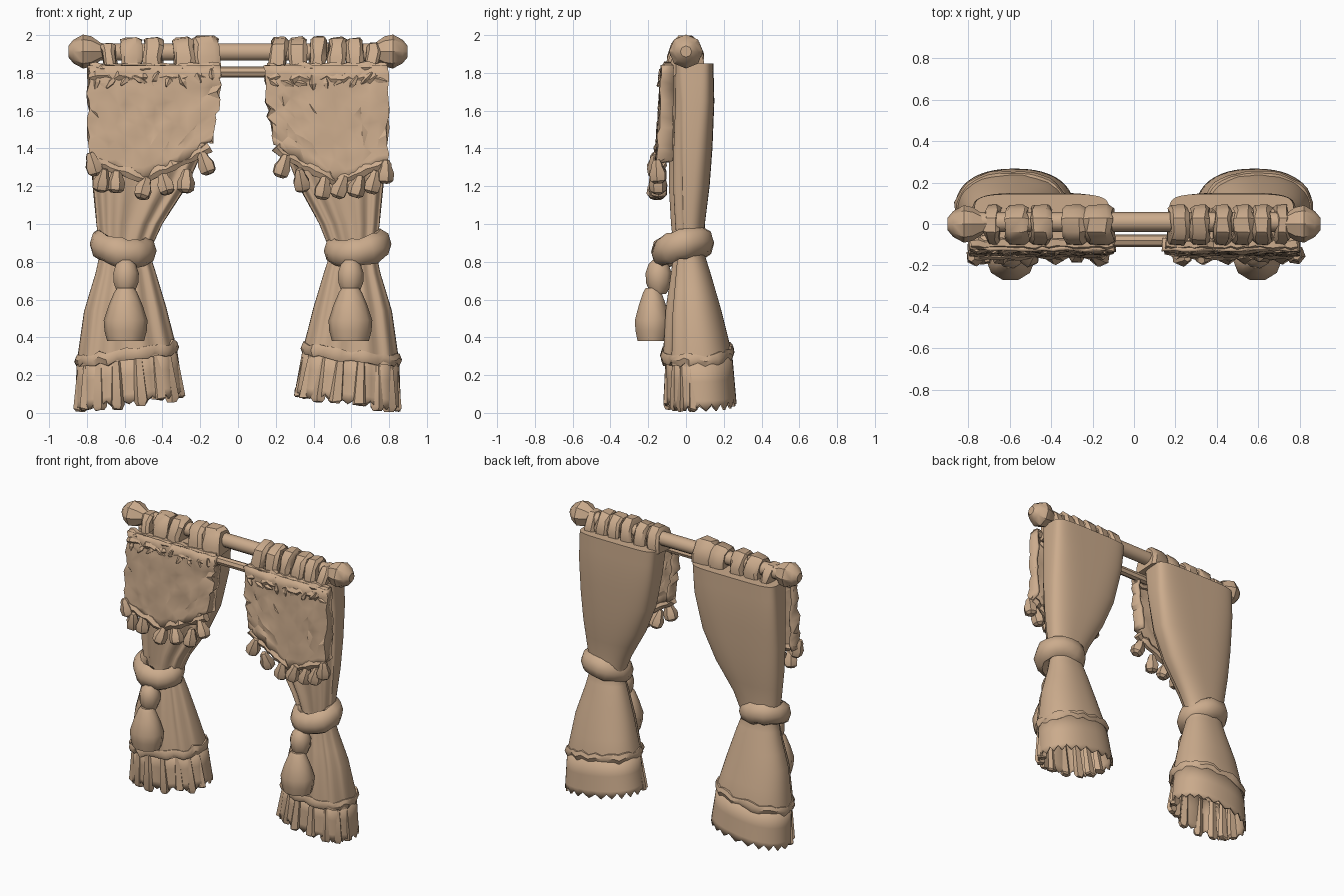
import bpy, bmesh, math, random
from mathutils import Vector, Euler

if "Cube" in bpy.data.objects:
    bpy.data.objects.remove(bpy.data.objects["Cube"])

random.seed(4)
TAU = math.tau
cloth = bpy.data.materials.new("tan cloth")
cloth.diffuse_color = (0.60, 0.41, 0.265, 1)
cloth.use_nodes = True
cloth.node_tree.nodes["Principled BSDF"].inputs["Base Color"].default_value = cloth.diffuse_color


def jit(a):
    return random.uniform(-a, a)


def finish(name, bm, angle=40, thick=0):
    bmesh.ops.recalc_face_normals(bm, faces=bm.faces)
    me = bpy.data.meshes.new(name)
    bm.to_mesh(me)
    bm.free()
    ob = bpy.data.objects.new(name, me)
    bpy.context.collection.objects.link(ob)
    me.materials.append(cloth)
    bpy.ops.object.select_all(action='DESELECT')
    ob.select_set(True)
    bpy.context.view_layer.objects.active = ob
    bpy.ops.object.shade_smooth_by_angle(angle=math.radians(angle))
    if thick:
        m = ob.modifiers.new("thickness", 'SOLIDIFY')
        m.thickness = thick
        m.offset = 0
    return ob


def skin(bm, rings, cap0=True, cap1=True, closed=False):
    """Join rings of points into a surface."""
    vs = [[bm.verts.new(p) for p in r] for r in rings]
    n, k = len(vs[0]), len(vs)
    for i in range(k if closed else k - 1):
        a, b = vs[i], vs[(i + 1) % k]
        for j in range(n):
            bm.faces.new((a[j], a[(j + 1) % n], b[(j + 1) % n], b[j]))
    if not closed:
        if cap0:
            bm.faces.new(vs[0])
        if cap1:
            bm.faces.new(vs[-1])


def tube(bm, pts, r, sides=7, closed=False, wobble=0.0, tall=1.0):
    """Sweep a round section along points."""
    rings, k = [], len(pts)
    for i, p in enumerate(pts):
        a = pts[(i - 1) % k] if closed or i else p
        b = pts[(i + 1) % k] if closed or i < k - 1 else p
        t = (Vector(b) - Vector(a)).normalized()
        side = t.cross(Vector((0, 0, 1))).normalized()
        up = side.cross(t) * tall
        rr = r + jit(wobble)
        rings.append([Vector(p) + rr * (math.cos(TAU * j / sides) * side + math.sin(TAU * j / sides) * up)
                      for j in range(sides)])
    skin(bm, rings, closed=closed)


def turned(bm, loc, prof, sides=7, rot=(0, 0, 0), flat=1.0):
    """Solid of revolution from (radius, height) pairs, placed and tilted."""
    e = Euler(rot).to_matrix()
    skin(bm, [[Vector(loc) + e @ Vector((r * math.cos(TAU * j / sides), flat * r * math.sin(TAU * j / sides), h))
               for j in range(sides)] for r, h in prof])


# Curtain sections: height, outer x, inner x left / right, front y, back y, squareness, tilt, fold depth
ROWS = [
    (1.85, 0.77, 0.12, 0.17, -0.07, 0.145, 5.0, 0.00, 0.000),
    (1.65, 0.78, 0.13, 0.19, -0.07, 0.15, 4.0, 0.00, 0.004),
    (1.40, 0.78, 0.18, 0.24, -0.08, 0.14, 3.2, 0.00, 0.010),
    (1.20, 0.77, 0.27, 0.32, -0.08, 0.125, 2.8, 0.00, 0.014),
    (1.00, 0.75, 0.40, 0.43, -0.07, 0.10, 2.4, 0.00, 0.012),
    (0.85, 0.73, 0.47, 0.49, -0.06, 0.095, 2.2, 0.00, 0.006),
    (0.74, 0.755, 0.435, 0.455, -0.075, 0.13, 2.2, 0.02, 0.008),
    (0.55, 0.815, 0.38, 0.40, -0.10, 0.185, 2.2, 0.05, 0.012),
    (0.33, 0.85, 0.33, 0.35, -0.115, 0.24, 2.3, 0.14, 0.010),
    (0.05, 0.86, 0.29, 0.30, -0.12, 0.265, 2.3, 0.14, 0.008)]


def row_at(z):
    for a, b in zip(ROWS, ROWS[1:]):
        if a[0] >= z >= b[0]:
            t = (a[0] - z) / (a[0] - b[0])
            return [p + (q - p) * t for p, q in zip(a, b)]
    return list(ROWS[-1])


def on_curtain(s, z, a, grow=0.0):
    zz, xo, xl, xr, yf, yb, n, tilt, fold = row_at(z)
    xi = xl if s < 0 else xr
    mid, hx = (xo + xi) / 2, (xo - xi) / 2 + grow
    cy, hy = (yf + yb) / 2, (yb - yf) / 2 + grow
    c, d = math.cos(a), math.sin(a)
    u = math.copysign(abs(c) ** (2 / n), c)
    v = math.copysign(abs(d) ** (2 / n), d)
    y = cy + hy * v
    if d < 0:  # pleats only on the front
        y += fold * math.sin(a * 11) * min(1, -2 * d)
    return Vector((s * (mid + hx * u), y, z - tilt * hx * u))


def edge_z(x, pts):
    for (x0, z0), (x1, z1) in zip(pts, pts[1:]):
        if x <= x1:
            return z0 + (z1 - z0) * (x - x0) / (x1 - x0)
    return pts[-1][1]


# Upper rod, lower rod and faceted round finials
bm = bmesh.new()
tube(bm, [(-0.78, 0.01, 1.91), (0.78, 0.01, 1.91)], 0.048, 10)
finish("upper_rod", bm)
bm = bmesh.new()
tube(bm, [(-0.74, -0.08, 1.805), (0.74, -0.08, 1.805)], 0.03, 8)
finish("lower_rod", bm)
for s, nm in ((-1, "left"), (1, "right")):
    bm = bmesh.new()
    turned(bm, (s * 0.81, 0, 1.913), [(0.04, -0.12), (0.045, -0.085), (0.08, -0.035), (0.09, 0.01), (0.062, 0.062),
                                      (0.03, 0.088)], 8, (0, s * math.pi / 2, 0))
    finish(nm + "_finial", bm, 30)

LOOPS = {-1: [(-0.68, .035, -.03), (-0.565, .053, 0), (-0.45, .05, 0), (-0.285, .053, 0), (-0.165, .068, .01)],
         1: [(0.215, .045, 0), (0.32, .045, 0), (0.425, .04, .005), (0.525, .045, 0), (0.62, .045, -.005),
             (0.71, .035, -.03)]}
EDGE = {-1: [(-0.785, 1.33), (-0.70, 1.30), (-0.50, 1.23), (-0.27, 1.33), (-0.10, 1.43)],
        1: [(0.15, 1.42), (0.34, 1.31), (0.50, 1.22), (0.65, 1.26), (0.785, 1.33)]}
POMS = {-1: [(-.765, 1.31), (-.72, 1.225), (-.645, 1.22), (-.50, 1.185), (-.385, 1.21), (-.275, 1.22), (-.17, 1.315)],
        1: [(.235, 1.30), (.335, 1.225), (.45, 1.185), (.54, 1.19), (.63, 1.195), (.715, 1.215), (.78, 1.27)]}

for s, nm in ((-1, "left"), (1, "right")):
    # Main curtain, gathered at the waist
    N = 72
    zs = [1.85, 1.75, 1.65, 1.52, 1.4, 1.3, 1.2, 1.1, 1.0, 0.92, 0.85, 0.79, 0.74, 0.65, 0.55, 0.44, 0.33, 0.28]
    bm = bmesh.new()
    skin(bm, [[on_curtain(s, z, TAU * j / N) for j in range(N)] for z in zs], True, False)
    finish(nm + "_curtain", bm, 50)

    # Fringe shell with a zigzag lower edge
    N = 44
    bm = bmesh.new()
    rings = []
    for z in (0.32, 0.2, 0.1, 0.06):
        ring = [on_curtain(s, z, TAU * j / N, -0.004 - 0.022 * max(0, -math.sin(TAU * j / N))) for j in range(N)]
        if z < 0.08:
            for j, p in enumerate(ring):
                p.z += -0.014 if j % 2 else 0.018 + jit(0.008)
        rings.append(ring)
    skin(bm, rings, False, False)
    finish(nm + "_fringe", bm, 40, 0.014)

    # Thick separate strands along the front of the fringe
    bm = bmesh.new()
    for i in range(8):
        a = math.pi + 0.16 + i * (math.pi - 0.32) / 7
        rings = []
        for z, w in ((0.31, 0.024), (0.2, 0.032), (0.055, 0.041), (0.04 + jit(0.012), 0.026)):
            p = on_curtain(s, z, a, -0.026)
            rings.append([p + Vector((w * math.cos(TAU * k / 5 + i), 0.65 * w * math.sin(TAU * k / 5 + i), jit(0.006)))
                          for k in range(5)])
        skin(bm, rings)
    finish(nm + "_front_strands", bm, 35)

    # Rolled hem above the fringe
    bm = bmesh.new()
    hem = [on_curtain(s, 0.315, TAU * j / 36, -0.006) + Vector((0, 0, jit(0.012) + 0.01 * math.sin(TAU * j / 36)))
           for j in range(36)]
    tube(bm, hem, 0.022, 6, True, 0.006, 1.4)
    finish(nm + "_hem", bm, 45)

    # Broad tieback around the waist, lower at the front
    cx = -0.61 if s < 0 else 0.63
    bm = bmesh.new()
    tie = [(cx + 0.124 * math.cos(TAU * j / 18), -0.017 + 0.112 * math.sin(TAU * j / 18),
            0.876 + 0.028 * math.sin(TAU * j / 18) + s * 0.018 * math.cos(TAU * j / 18)) for j in range(18)]
    tube(bm, tie, 0.053, 8, True, 0.006, 1.4)
    finish(nm + "_tieback", bm, 45)

    # Hanging tassel: knot and skirt
    tx = s * 0.595
    bm = bmesh.new()
    turned(bm, (tx, -0.145, 0.71), [(0.03, 0.10), (0.055, 0.075), (0.07, 0.03), (0.068, -0.02), (0.05, -0.065),
                                    (0.04, -0.08)], 9)
    finish(nm + "_tassel_knot", bm, 45)
    bm = bmesh.new()
    turned(bm, (tx, -0.178, 0.38), [(0.045, 0.28), (0.06, 0.26), (0.09, 0.19), (0.116, 0.11), (0.112, 0.055),
                                    (0.098, 0.0), (0.03, 0.01)], 10, flat=0.84)
    finish(nm + "_tassel_skirt", bm, 45)

    # Fabric loops over the upper rod
    bm = bmesh.new()
    sec = [(-.105, 1.82), (-.10, 1.88), (-.078, 1.95), (-.04, 1.985), (.03, 1.99), (.07, 1.955), (.095, 1.89), (.09, 1.83)]
    for x, w, dz in LOOPS[s]:
        lean = jit(0.012)
        rings = []
        for t, k in ((-1, 0.8), (-0.7, 0.96), (0.6, 1.0), (1, 0.82)):
            rings.append([(x + t * w + lean * (z - 1.9) * 10 + jit(0.008), y * k,
                           1.82 + (z + dz - 1.82) * (0.5 + k / 2) + jit(0.005)) for y, z in sec])
        skin(bm, rings)
    finish(nm + "_rod_loops", bm, 35)

    # Crumpled valance with a pointed lower edge, its side borders turned back to the curtain
    edge = EDGE[s]
    x0, x1 = edge[0][0], edge[-1][0]
    U, V = 14, 11
    bm = bmesh.new()
    grid = []
    for v in range(V + 1):
        line = []
        for u in range(-1, U + 2):
            f = min(max(u, 0), U) / U
            x = x0 + (x1 - x0) * f
            t = v / V
            z = 1.84 + (edge_z(x, edge) - 1.84) * t
            inner = f if s < 0 else 1 - f
            x -= -s * 0.045 * inner * max(0, t - 0.3) / 0.7
            y = -0.118 - 0.03 * t + jit(0.008)
            if u < 0 or u > U:
                y = -0.068
            line.append(bm.verts.new((x + jit(0.012), y, z + (jit(0.012) if v else 0))))
        grid.append(line)
    for v in range(V):
        for u in range(U + 2):
            q = (grid[v][u], grid[v][u + 1], grid[v + 1][u + 1], grid[v + 1][u])
            d = (u * 7 + v * 3) % 2
            bm.faces.new((q[0], q[1], q[2 + d]))
            bm.faces.new((q[d], q[2], q[3]))
    finish(nm + "_valance", bm, 28, 0.02)

    # Ruffled bands at the top, roll along the lower edge and bunched inner and outer borders
    bm = bmesh.new()
    xs = [x0 + (x1 - x0) * i / 22 for i in range(23)]
    tube(bm, [(x, -0.112 + jit(0.008), 1.775 + jit(0.012)) for x in xs], 0.025, 6, False, 0.008)
    tube(bm, [(x, -0.095 + jit(0.006), 1.825 + jit(0.008)) for x in xs], 0.03, 6, False, 0.006)
    low = [x0 + (x1 - x0) * (i + 0.5) / 20 for i in range(20)]
    if s < 0:
        low = [x - 0.035 * (x - x0) / (x1 - x0) for x in low]
    else:
        low = [x + 0.035 * (x1 - x) / (x1 - x0) for x in low]
    tube(bm, [(x, -0.142 + jit(0.008), edge_z(x, edge) + 0.01 + jit(0.008)) for x in low], 0.03, 6, False, 0.007)
    finish(nm + "_valance_trim", bm, 32)

    # Small tassels under the valance
    bm = bmesh.new()
    for x, z in POMS[s]:
        turned(bm, (x, -0.15 + jit(0.012), z), [(0.018, 0.07), (0.03, 0.05), (0.032, 0.035), (0.048, 0.0),
                                                (0.044, -0.04), (0.024, -0.055)], 6,
               (jit(0.25), jit(0.35), jit(1)))
    finish(nm + "_valance_tassels", bm, 30)

    # Stray gathered tufts along the ruffle
    bm = bmesh.new()
    for i in range(9):
        turned(bm, (x0 + (x1 - x0) * (i + 0.5) / 9, -0.128, 1.762 + jit(0.02)),
               [(0.006, 0.045), (0.02, 0.0), (0.005, -0.04)], 5, (jit(0.4), jit(1.5), jit(1)))
    finish(nm + "_ruffle_tufts", bm, 30)
